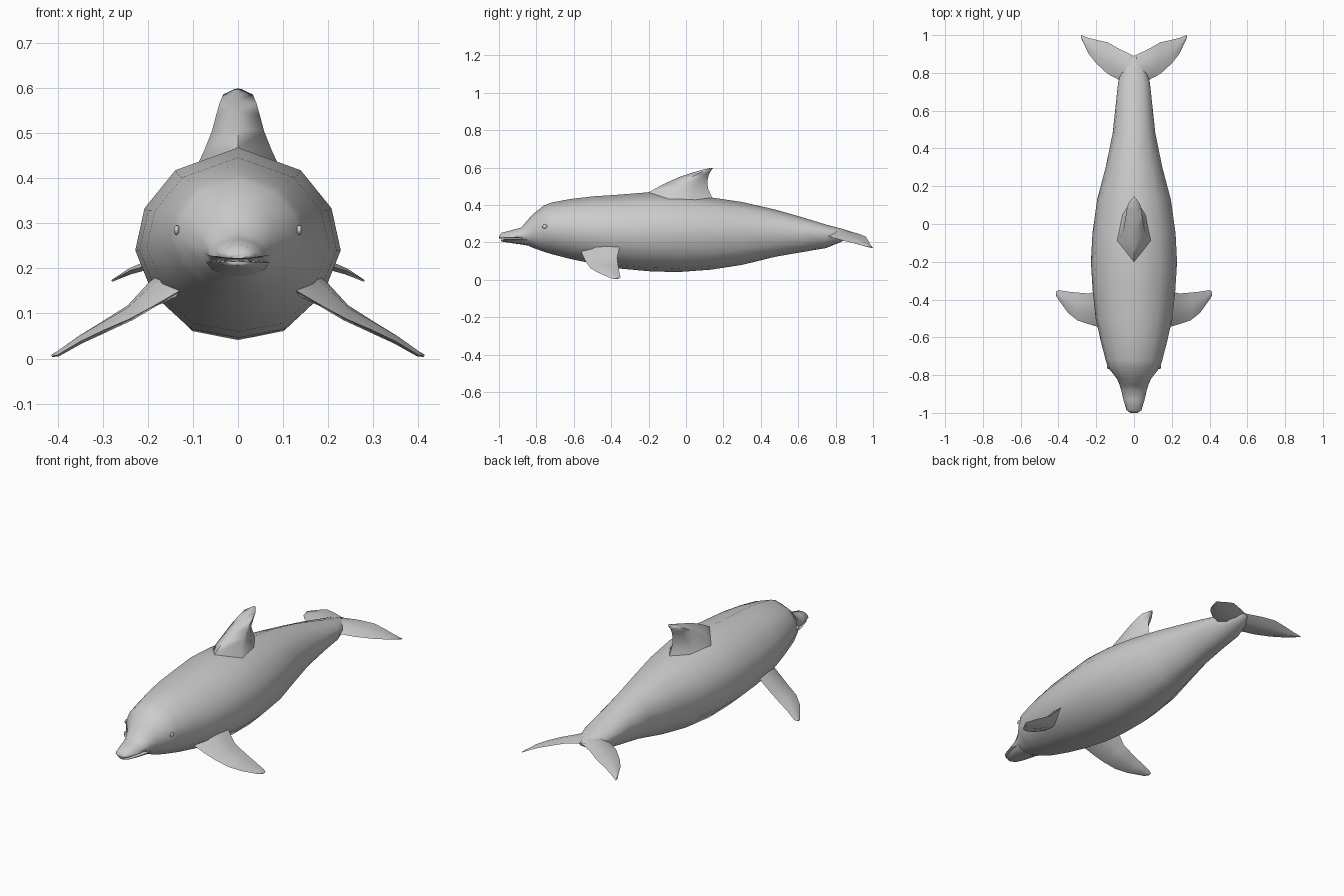
import bpy, bmesh, math
from mathutils import Vector

grey = bpy.data.materials.new("pale grey")
grey.diffuse_color = (0.6, 0.6, 0.6, 1)


def loft(name, ring_sets):
    """Skin each list of equal-length rings into a closed tube, all in one object."""
    bm = bmesh.new()
    for rings in ring_sets:
        loops = [[bm.verts.new(p) for p in ring] for ring in rings]
        n = len(loops[0])
        for a, b in zip(loops, loops[1:]):
            for i in range(n):
                j = (i + 1) % n
                bm.faces.new((a[i], a[j], b[j], b[i]))
        bm.faces.new(loops[0])
        bm.faces.new(loops[-1])
    bmesh.ops.recalc_face_normals(bm, faces=bm.faces)
    me = bpy.data.meshes.new(name)
    bm.to_mesh(me)
    bm.free()
    me.materials.append(grey)
    ob = bpy.data.objects.new(name, me)
    bpy.context.collection.objects.link(ob)
    smooth(ob, 70)
    return ob


def smooth(ob, angle):
    bpy.ops.object.select_all(action='DESELECT')
    ob.select_set(True)
    bpy.context.view_layer.objects.active = ob
    bpy.ops.object.shade_smooth_by_angle(angle=math.radians(angle))


# Half cross-section of the body, mirrored into a 12-sided ring
HALF = [(0, 1), (.61, .78), (.91, .41), (1, 0), (.83, -.5), (.46, -.9), (0, -1)]
SECTION = HALF + [(-x, z) for x, z in HALF[-2:0:-1]]


def body_ring(y, hw, low, mid, top):
    return [(x * hw, y, mid + z * ((top - mid) if z > 0 else (mid - low)))
            for x, z in SECTION]


# Body and upper beak: y, half width, bottom, widest height, top
body = [
    (-1.0, .020, .222, .226, .233), (-.985, .040, .221, .226, .252),
    (-.93, .056, .221, .227, .266), (-.88, .068, .221, .229, .280),
    (-.855, .075, .188, .235, .310), (-.82, .090, .172, .250, .350),
    (-.76, .137, .150, .265, .397), (-.72, .150, .138, .265, .413),
    (-.62, .176, .112, .255, .432), (-.50, .203, .087, .245, .446),
    (-.35, .219, .060, .240, .456), (-.20, .228, .046, .240, .468),
    (-.05, .220, .041, .240, .462), (.13, .195, .054, .240, .441),
    (.30, .150, .080, .243, .416), (.48, .113, .124, .247, .375),
    (.62, .098, .148, .247, .335), (.75, .084, .170, .242, .295),
    (.83, .060, .203, .240, .274), (.885, .020, .238, .247, .257),
]
loft("body", [[body_ring(*s) for s in body]])

# Lower jaw, just below the mouth slit
jaw = [(-.99, .018, .207, .213, .216), (-.975, .038, .203, .213, .217),
       (-.93, .054, .196, .213, .218), (-.88, .066, .189, .213, .219),
       (-.84, .070, .182, .213, .219)]
loft("lower_jaw", [[body_ring(*s) for s in jaw]])


def fin_ring(lead, trail, half, axis):
    """Six-point blade section between a leading and a trailing point."""
    lead, trail = Vector(lead), Vector(trail)
    t = Vector(axis).normalized() * half
    a, b = lead.lerp(trail, .35), lead.lerp(trail, .7)
    return [lead, a + t, b + t * .7, trail, b - t * .7, a - t]


def paired(name, stations, axis):
    """Left and right blades from x, lead (y, z), trail (y, z), half thickness."""
    loft(name, [[fin_ring((s * x, ly, lz), (s * x, ty, tz), h, (s * axis[0], axis[1], axis[2]))
                 for x, ly, lz, ty, tz, h in stations] for s in (1, -1)])


# Pectoral fins
paired("pectoral_fins", [
    (.13, -.56, .150, -.33, .215, .030), (.19, -.545, .115, -.355, .175, .022),
    (.24, -.53, .088, -.368, .118, .015), (.30, -.51, .062, -.363, .078, .012),
    (.35, -.47, .038, -.358, .048, .009), (.40, -.40, .008, -.350, .014, .006),
    (.413, -.38, .005, -.357, .008, .003)], (.4, -.2, .9))

# Tail flukes
paired("tail_flukes", [
    (0, .70, .245, .890, .252, .030), (.08, .763, .232, .928, .245, .018),
    (.14, .795, .222, .962, .230, .013), (.20, .850, .207, .975, .208, .010),
    (.24, .900, .195, .985, .190, .007), (.28, .985, .173, 1.0, .171, .002)], (.3, .2, .9))

# Dorsal fin: lead (y, z), trail (y, z), half thickness
dorsal = [(-.24, .430, .19, .400, .095), (-.20, .468, .138, .443, .076),
          (-.12, .512, .117, .490, .058), (-.04, .548, .115, .530, .048),
          (.03, .572, .120, .556, .041), (.085, .588, .132, .582, .033),
          (.125, .597, .146, .599, .008)]
loft("dorsal_fin", [[fin_ring((0, ly, lz), (0, ty, tz), h, (1, 0, 0))
                     for ly, lz, ty, tz, h in dorsal]])

# Eyes: small flattened beads on the sides of the head
for side, sx in (("left", 1), ("right", -1)):
    bpy.ops.mesh.primitive_uv_sphere_add(segments=10, ring_count=6, radius=.014,
                                         location=(sx * .136, -.755, .285))
    eye = bpy.context.object
    eye.name = side + "_eye"
    eye.scale = (.5, 1, .8)
    eye.data.materials.append(grey)
    smooth(eye, 60)
